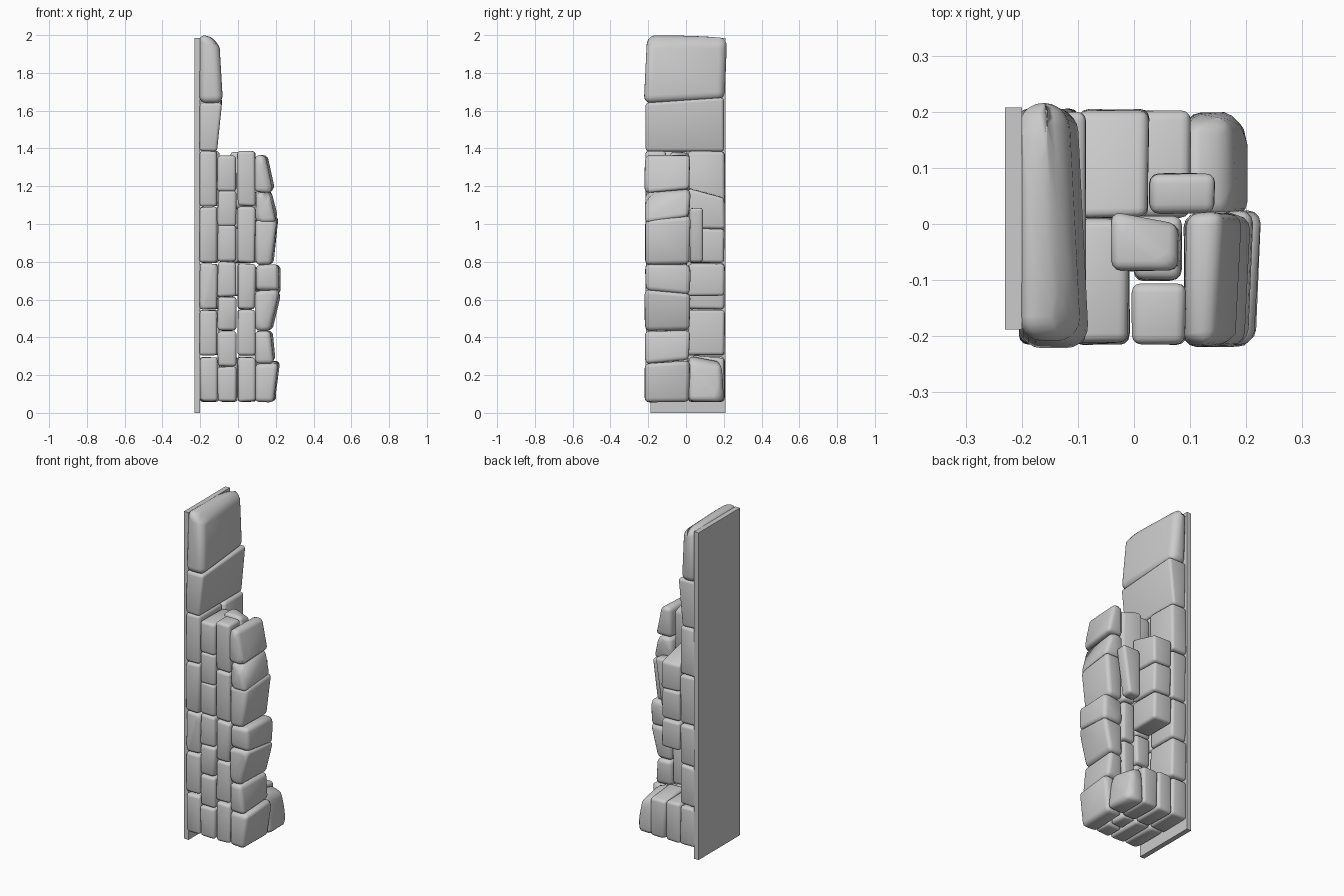
import bpy, bmesh, math, random
from itertools import product

if "Cube" in bpy.data.objects:
    bpy.data.objects.remove(bpy.data.objects["Cube"])
random.seed(4)


def stone(name, x, y, z, tweaks=None, bevel=0.017, jitter=0.003, segments=3):
    """Rounded block; tweaks move corners picked by an x/y/z sign pattern ('*' = either)."""
    bm = bmesh.new()
    for sx, sy, sz in product((0, 1), repeat=3):
        sign = "".join("-+"[s] for s in (sx, sy, sz))
        co = [x[sx], y[sy], z[sz]]
        for pattern, d in (tweaks or {}).items():
            if all(p in ("*", s) for p, s in zip(pattern, sign)):
                co = [c + o for c, o in zip(co, d)]
        bm.verts.new([c + random.uniform(-jitter, jitter) for c in co])
    bmesh.ops.convex_hull(bm, input=bm.verts[:])
    bmesh.ops.dissolve_limit(bm, angle_limit=math.radians(4), verts=bm.verts[:], edges=bm.edges[:])
    bmesh.ops.recalc_face_normals(bm, faces=bm.faces[:])
    if bevel:
        bmesh.ops.bevel(bm, geom=bm.edges[:], offset=bevel, segments=segments,
                        profile=0.5, affect='EDGES', clamp_overlap=True)
    for f in bm.faces:
        f.smooth = bool(bevel)
    me = bpy.data.meshes.new(name)
    bm.to_mesh(me)
    bm.free()
    ob = bpy.data.objects.new(name, me)
    bpy.context.collection.objects.link(ob)
    return ob


def column(name, x, y, rows, **kw):
    for i, z in enumerate(rows):
        stone(f"{name}_{i + 1}", x, y, z, **kw)


# Flat backing slab
stone("backing_slab", (-0.23, -0.20), (-0.188, 0.208), (0, 1.985), bevel=0, jitter=0)

# Shared courses
wide = [(0.06, 0.295), (0.305, 0.545), (0.55, 0.79), (0.795, 1.09), (1.095, 1.385)]
short = [(0.06, 0.245), (0.245, 0.43), (0.435, 0.615), (0.615, 0.80),
         (0.80, 0.995), (0.99, 1.175), (1.17, 1.36)]
FRONT, BACK = (-0.213, 0.008), (0.012, 0.203)

# Columns against the slab and the regular front columns
column("slab_front_block", (-0.203, -0.11), FRONT, wide)
column("slab_back_block", (-0.203, -0.10), BACK, wide)
column("inner_front_block", (-0.108, -0.01), FRONT, short)
column("mid_front_block", (-0.002, 0.092), (-0.213, -0.108), wide)
column("mid_inner_block", (0.002, 0.085), (-0.10, 0.012), wide[:4])
stone("mid_inner_top", (-0.04, 0.08), (-0.085, 0.02), (1.09, 1.38), {"++*": (0, -0.02, -0.03)})

# Upper stones on the slab
stone("upper_stone", (-0.203, -0.11), (-0.213, 0.2), (1.385, 1.64),
      {"+*+": (0.025, 0, 0), "*++": (0, 0, 0.03)})
stone("crown_stone", (-0.205, -0.078), (-0.222, 0.218), (1.635, 2.01),
      {"*-+": (0, 0.015, 0), "+*+": (-0.02, 0, -0.04), "*+-": (0, -0.012, 0.025),
       "++*": (-0.02, 0, 0)}, bevel=0.055, segments=5)

# Rough outer front column: z range, bottom x, top x, rear top lift
outer = [((0.06, 0.26), 0.195, 0.220, 0.02), ((0.26, 0.435), 0.197, 0.18, 0.0),
         ((0.435, 0.65), 0.18, 0.228, -0.02), ((0.65, 0.785), 0.230, 0.225, 0.0),
         ((0.785, 1.02), 0.185, 0.218, 0.025), ((1.01, 1.165), 0.213, 0.18, 0.02),
         ((1.165, 1.365), 0.195, 0.16, 0.0)]
for i, (z, xb, xt, lift) in enumerate(outer):
    stone(f"outer_front_stone_{i + 1}", (0.092, xb), (-0.215, 0.015), z,
          {"+*+": (xt - xb, 0, 0), "*++": (0, 0, lift), "*+-": (0, 0, outer[i - 1][3] if i else 0),
           "+-*": (-0.012, 0, 0), "+++": (0, 0.01, 0)}, bevel=0.024, jitter=0.005)

# Back pier beside the slab, with an open pocket below it
column("inner_back_block", (-0.098, 0.025), BACK, [(0.62, 0.79), (0.795, 0.975)])
stone("inner_back_top", (-0.098, 0.025), BACK, (0.975, 1.19), {"*++": (0, 0, -0.05)})
stone("back_filler_stone", (0.028, 0.145), (0.02, 0.09), (0.795, 1.085), {"+*-": (-0.04, 0, 0)})

# Bottom back stones flaring outward
stone("base_back_inner", (-0.098, -0.002), BACK, (0.06, 0.3))
stone("base_back_mid", (0.0, 0.10), (0.012, 0.2), (0.06, 0.31), {"*++": (0, 0, -0.02)})
stone("base_back_outer", (0.092, 0.205), (0.015, 0.198), (0.06, 0.31),
      {"*++": (0, -0.01, -0.03), "+*+": (-0.03, 0, -0.03)}, bevel=0.028)
